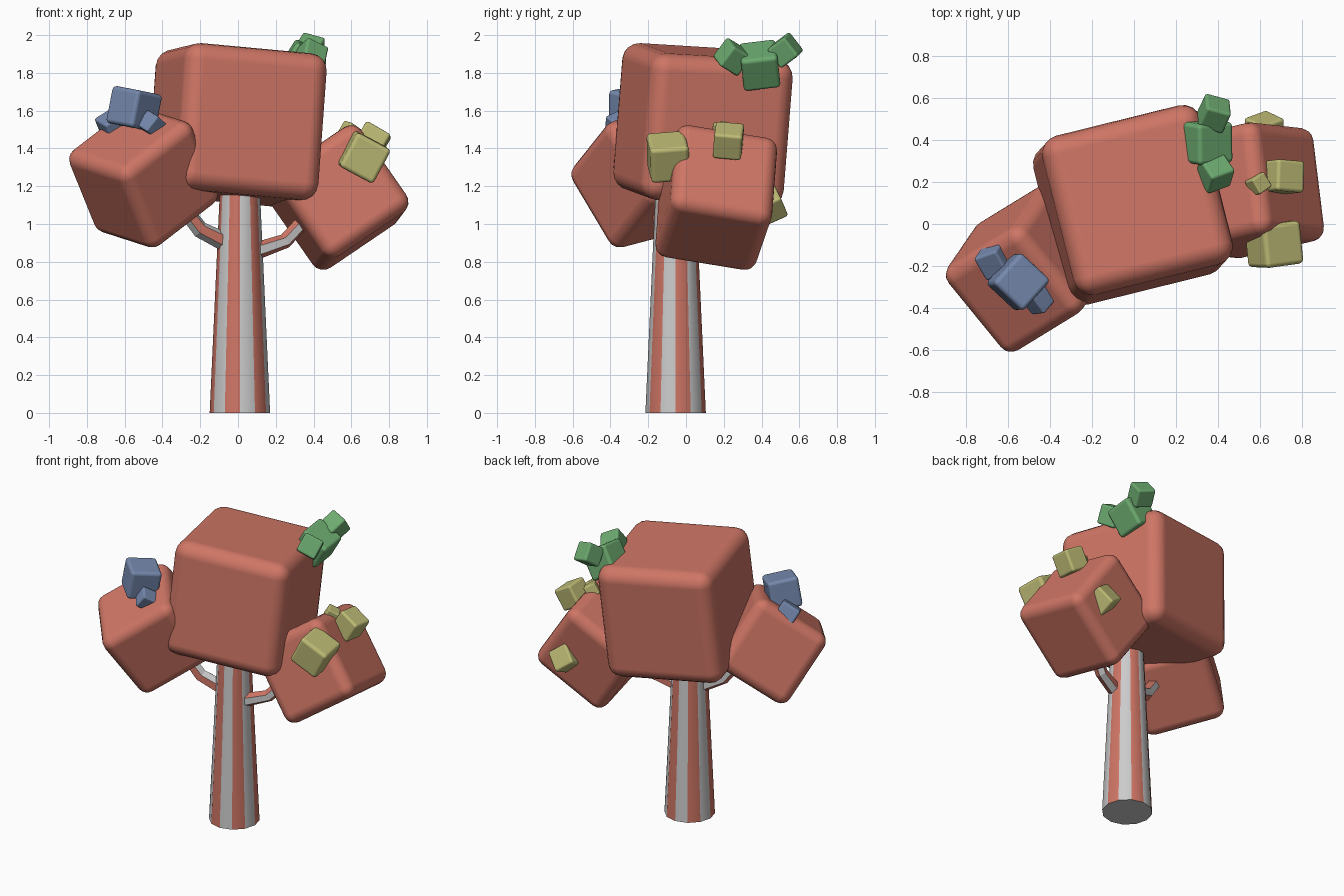
import bpy, bmesh
from math import radians, sin, cos, tau
from mathutils import Vector, Matrix, Euler

if "Cube" in bpy.data.objects:
    bpy.data.objects.remove(bpy.data.objects["Cube"])


def material(name, rgb):
    m = bpy.data.materials.new(name)
    m.diffuse_color = (*rgb, 1)
    m.use_nodes = True
    m.node_tree.nodes["Principled BSDF"].inputs["Base Color"].default_value = m.diffuse_color
    return m


GREY = material("bark_grey", (0.60, 0.60, 0.60))
RED = material("leaf_red", (0.62, 0.18, 0.13))
BLUE = material("blossom_blue", (0.18, 0.25, 0.42))
GREEN = material("blossom_green", (0.15, 0.40, 0.16))
YELLOW = material("blossom_yellow", (0.52, 0.50, 0.18))


def finish(name, bm, mats):
    bmesh.ops.recalc_face_normals(bm, faces=bm.faces)
    me = bpy.data.meshes.new(name)
    bm.to_mesh(me)
    bm.free()
    for m in mats:
        me.materials.append(m)
    ob = bpy.data.objects.new(name, me)
    bpy.context.collection.objects.link(ob)
    return ob


def striped_tube(name, path, radii, sides):
    """Capped tube along a path, alternate sides grey and red."""
    bm = bmesh.new()
    pts = [Vector(p) for p in path]
    rings = []
    for i, p in enumerate(pts):
        d = pts[min(i + 1, len(pts) - 1)] - pts[max(i - 1, 0)]
        q = d.to_track_quat('Z', 'Y')
        ring = []
        for k in range(sides):
            a = tau * k / sides - tau / 4
            ring.append(bm.verts.new(p + q @ Vector((cos(a), sin(a), 0)) * radii[i]))
        rings.append(ring)
    for lo, hi in zip(rings, rings[1:]):
        for k in range(sides):
            j = (k + 1) % sides
            f = bm.faces.new((lo[k], lo[j], hi[j], hi[k]))
            f.material_index = k % 2
            f.smooth = sides > 8
    bm.faces.new(rings[0])
    bm.faces.new(rings[-1])
    for e in bm.edges:
        e.smooth = e.calc_face_angle(0) < radians(40)
    return finish(name, bm, (GREY, RED))


def rounded_cube(name, centre, size, rot, bevel, mat):
    """Cube with rounded edges; rot is a 3x3 matrix or angles in degrees."""
    if not isinstance(rot, Matrix):
        rot = Euler([radians(a) for a in rot]).to_matrix()
    bm = bmesh.new()
    bmesh.ops.create_cube(bm, size=size)
    for f in bm.faces:
        f.smooth = True
    ob = finish(name, bm, (mat,))
    ob.matrix_world = Matrix.Translation(centre) @ rot.to_4x4()
    b = ob.modifiers.new("round", 'BEVEL')
    b.width, b.segments, b.harden_normals = bevel, 4, True
    return ob


def axes(a, b):
    """Rotation matrix whose first two axes follow a and b."""
    a = Vector(a).normalized()
    b = Vector(b)
    b = (b - a * b.dot(a)).normalized()
    return Matrix((a, b, a.cross(b))).transposed()


# Trunk and branches
striped_tube("trunk", [(0.01, -0.055, 0), (0.01, -0.055, 1.2)], [0.16, 0.105], 12)
striped_tube("left_branch", [(0, -0.06, 0.89), (-0.08, -0.08, 0.91),
             (-0.2, -0.12, 0.97), (-0.3, -0.15, 1.1)], [0.05, 0.05, 0.045, 0.04], 6)
striped_tube("right_branch", [(0.03, -0.06, 0.85), (0.12, -0.06, 0.865),
             (0.25, -0.02, 0.91), (0.36, 0.03, 1.03)], [0.045, 0.045, 0.04, 0.04], 6)

# Foliage blocks
rounded_cube("main_foliage", (-0.005, 0.09, 1.525), 0.78,
             axes((0.97, 0.24, -0.09), (-0.24, 0.97, -0.06)), 0.09, RED)
rounded_cube("left_foliage", (-0.5, -0.21, 1.25), 0.53,
             axes((-0.62, 0.76, 0.2), (0.75, 0.38, 0.53)), 0.07, RED)
rounded_cube("right_foliage", (0.525, 0.16, 1.14), 0.55,
             axes((-0.12, 0.98, -0.16), (-0.81, -0.18, -0.55)), 0.07, RED)

# Blossom clusters: centre, size, angles
clusters = {
    "blue_blossom": (BLUE, [((-0.55, -0.275, 1.61), 0.20, (8, 8, 48)),
                            ((-0.455, -0.36, 1.525), 0.10, (25, 30, 50)),
                            ((-0.66, -0.17, 1.52), 0.13, (20, -30, 20))]),
    "yellow_blossom": (YELLOW, [((0.665, -0.095, 1.355), 0.205, (5, 28, 8)),
                                ((0.71, 0.225, 1.44), 0.15, (-6, 30, -5)),
                                ((0.59, 0.19, 1.49), 0.08, (10, 30, 35)),
                                ((0.62, 0.44, 1.10), 0.14, (30, 35, 20))]),
    "green_blossom": (GREEN, [((0.34, 0.39, 1.84), 0.195, (8, 32, 5)),
                              ((0.38, 0.525, 1.92), 0.125, (35, 15, -15)),
                              ((0.385, 0.245, 1.885), 0.13, (-30, 25, 20))]),
}
for name, (mat, cubes) in clusters.items():
    for i, (c, s, r) in enumerate(cubes, 1):
        rounded_cube(f"{name}_{i}", c, s, r, s * 0.11, mat)
